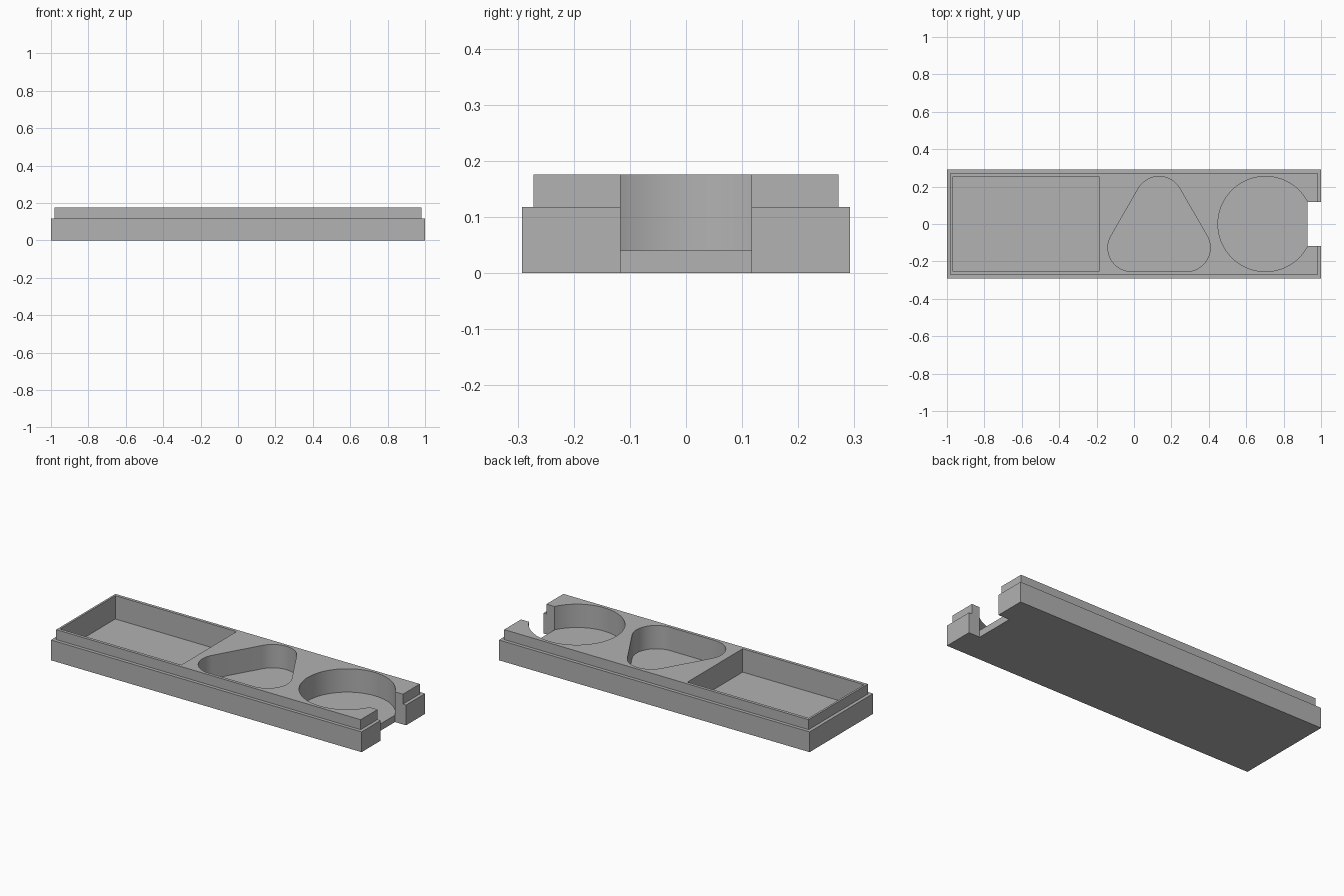
import bpy, bmesh, math
from math import cos, sin, pi
from mathutils import Vector

cube = bpy.data.objects.get("Cube")
if cube:
    bpy.data.objects.remove(cube, do_unlink=True)

HALF_W = 0.292      # half width of the base
STEP_Z = 0.118      # height of the outer ledge
TOP_Z = 0.176       # height of the raised lip
FLOOR_Z = 0.04      # pocket floors
POCKET = 0.254      # half width shared by all pockets
SLOT = 0.117        # half width of the end notch
ROUND_X = 0.703     # centre of the round pocket

grey = bpy.data.materials.new("plain grey")
grey.use_nodes = True
grey.diffuse_color = (0.445, 0.445, 0.445, 1)
grey.node_tree.nodes["Principled BSDF"].inputs["Base Color"].default_value = grey.diffuse_color


def prism(name, outline, z0, z1):
    """Extrude a counter-clockwise outline from z0 to z1."""
    bm = bmesh.new()
    face = bm.faces.new([bm.verts.new((x, y, z0)) for x, y in outline])
    top = bmesh.ops.extrude_face_region(bm, geom=[face])["geom"]
    verts = [v for v in top if isinstance(v, bmesh.types.BMVert)]
    bmesh.ops.translate(bm, verts=verts, vec=(0, 0, z1 - z0))
    bmesh.ops.recalc_face_normals(bm, faces=bm.faces)
    mesh = bpy.data.meshes.new(name)
    bm.to_mesh(mesh)
    bm.free()
    mesh.materials.append(grey)
    obj = bpy.data.objects.new(name, mesh)
    bpy.context.collection.objects.link(obj)
    return obj


def rect(x0, x1, half):
    return [(x0, -half), (x1, -half), (x1, half), (x0, half)]


def arc(cx, cy, r, start, end, n):
    angles = [start + (end - start) * i / n for i in range(n + 1)]
    return [(cx + r * cos(a), cy + r * sin(a)) for a in angles]


def rounded_triangle(cx, side, r):
    """Equilateral triangle with round corners, one corner towards +y."""
    low = -POCKET + r
    corners = [(cx + side / 2, low), (cx, low + side * sin(pi / 3)), (cx - side / 2, low)]
    points = []
    for i, (x, y) in enumerate(corners):
        start = -pi / 2 + i * 2 * pi / 3
        points += arc(x, y, r, start, start + 2 * pi / 3, 24)
    return points


def combine(target, other, operation):
    mod = target.modifiers.new(operation.title(), "BOOLEAN")
    mod.operation, mod.solver, mod.object = operation, "EXACT", other
    bpy.ops.object.select_all(action="DESELECT")
    bpy.context.view_layer.objects.active = target
    target.select_set(True)
    bpy.ops.object.modifier_apply(modifier=mod.name)
    bpy.data.objects.remove(other, do_unlink=True)


# Base slab with the raised lip on top
tray = prism("tray", rect(-1, 1, HALF_W), 0, STEP_Z)
combine(tray, prism("lip", rect(-0.98, 0.98, 0.272), STEP_Z / 2, TOP_Z), "UNION")

# Three pockets: rectangle, rounded triangle and circle
pockets = {
    "rectangle_pocket": rect(-0.968, -0.187, POCKET),
    "triangle_pocket": rounded_triangle(0.134, 0.292, 0.1275),
    "round_pocket": arc(ROUND_X, 0, POCKET, 0, 2 * pi, 96)[:-1],
}
for name, outline in pockets.items():
    combine(tray, prism(name, outline, FLOOR_Z, 0.3), "DIFFERENCE")

# Notch through the end, meeting the edge of the round pocket
notch_x = ROUND_X + math.sqrt(POCKET ** 2 - SLOT ** 2)
combine(tray, prism("notch", rect(notch_x, 1.1, SLOT), -0.1, 0.3), "DIFFERENCE")
# Clear the remaining sliver above the floor beside the circle
combine(tray, prism("opening", rect(notch_x - 0.003, 1.1, SLOT), FLOOR_Z, 0.3), "DIFFERENCE")

bpy.ops.object.shade_smooth_by_angle(angle=math.radians(30))
